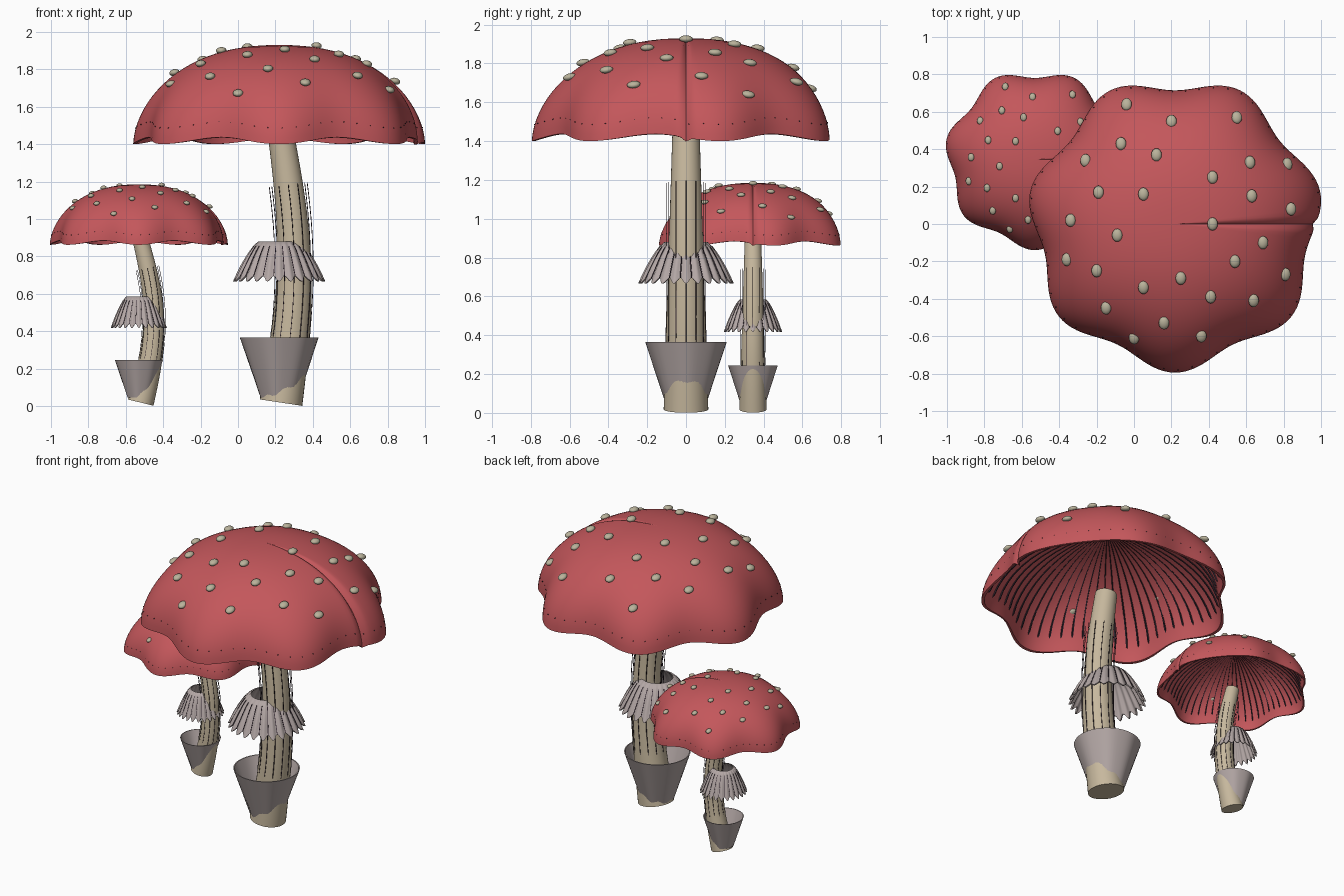
import bpy
import bmesh
from math import sin, cos, pi, tau, sqrt, exp, radians, atan2
from mathutils import Vector, Matrix

if "Cube" in bpy.data.objects:
    bpy.data.objects.remove(bpy.data.objects["Cube"], do_unlink=True)


def material(name, rgb):
    m = bpy.data.materials.new(name)
    m.use_nodes = True
    m.diffuse_color = (*rgb, 1)
    bsdf = next(n for n in m.node_tree.nodes if n.type == "BSDF_PRINCIPLED")
    bsdf.inputs["Base Color"].default_value = (*rgb, 1)
    bsdf.inputs["Roughness"].default_value = 0.7
    return m


RED = material("cap red", (0.55, 0.095, 0.105))
BEIGE = material("stem beige", (0.57, 0.48, 0.34))
GREY = material("veil grey", (0.45, 0.385, 0.375))
SPOT = material("spot cream", (0.49, 0.45, 0.33))
DARK = material("rib dark", (0.03, 0.018, 0.028))


def finish(name, bm, mat, angle=50):
    bmesh.ops.remove_doubles(bm, verts=bm.verts, dist=1e-5)
    bmesh.ops.recalc_face_normals(bm, faces=bm.faces)
    mesh = bpy.data.meshes.new(name)
    bm.to_mesh(mesh)
    bm.free()
    mesh.materials.append(mat)
    ob = bpy.data.objects.new(name, mesh)
    bpy.context.collection.objects.link(ob)
    bpy.ops.object.select_all(action="DESELECT")
    ob.select_set(True)
    bpy.context.view_layer.objects.active = ob
    bpy.ops.object.shade_smooth_by_angle(angle=radians(angle))


def skin(bm, rings, ends=False, loop=False):
    """Join rings of points with quads."""
    rows = [[bm.verts.new(p) for p in ring] for ring in rings]
    n = len(rows[0])
    for a, b in zip(rows, rows[1:] + rows[:1] if loop else rows[1:]):
        for i in range(n):
            j = (i + 1) % n
            bm.faces.new((a[i], a[j], b[j], b[i]))
    if ends:
        bm.faces.new(rows[0])
        bm.faces.new(rows[-1])


def tube(bm, path, radii, sides=4):
    rings = []
    for i, (p, radius) in enumerate(zip(path, radii)):
        d = (path[min(i + 1, len(path) - 1)] - path[max(i - 1, 0)]).normalized()
        u = d.cross(Vector((0.31, 0.17, 0.94))).normalized()
        v = d.cross(u)
        rings.append([p + radius * (u * cos(tau * k / sides) + v * sin(tau * k / sides))
                      for k in range(sides)])
    skin(bm, rings, ends=True)


def angles(n):
    return [tau * i / n for i in range(n)]


# Cap dome, full size: a full rounded profile with seven lobes and one narrow seam
CAP_R, CAP_H, CAP_Z, TOP, FULL = 0.755, 0.53, 1.40, 1.93, 2.25


def lobe(r, a):
    return 0.053 * (r / CAP_R) ** 3 * cos(7 * (a + pi / 2))


def dome(phi, a, inset=0.0):
    r = (CAP_R - inset) * sin(phi) ** (2 / FULL)
    z = CAP_Z + (CAP_H - inset) * cos(phi)
    off = (a + pi) % tau - pi
    pinch = exp(-(off / radians(1.6)) ** 2)
    z -= 0.35 * lobe(r, a) * (r / CAP_R) ** 2 + 0.02 * pinch * min(1, 3 * r)
    r *= (1 + lobe(r, a)) * (1 - 0.025 * pinch)
    return Vector((r * cos(a), r * sin(a), z))


# Spot positions on the cap, in hundredths
SPOTS = [(-26, 64), (-2, 55), (33, 57), (-29, 43), (-10, 37), (-48, 34),
         (40, 33), (60, 32), (20, 25), (-41, 17), (-17, 16), (41, 15),
         (62, 8), (-56, 2), (20, 0), (-31, -6), (47, -10), (-58, -19),
         (-42, -25), (32, -20), (59, -27), (3, -29), (-17, -34), (19, -39),
         (42, -41), (-37, -45), (-6, -53), (-22, -61), (14, -60)]


def mushroom(label, cx, cy, s, cap_top, stem_top, cup_top, skirt_top, skirt_h, rib_top):
    def place(p):
        return Vector((cx + s * p.x, cy + s * p.y, cap_top + s * (p.z - TOP)))

    # Cap shell, outside then inside
    rim = radians(88)
    bm = bmesh.new()
    steps = [rim * max(i, 0.02) / 22 for i in range(23)]
    rings = [[place(dome(f, a)) for a in angles(168)] for f in steps]
    rings += [[place(dome(f, a, 0.016)) for a in angles(168)] for f in reversed(steps)]
    skin(bm, rings, ends=True)
    finish(label + "_cap", bm, RED)

    # Gills under the cap, thin at the crown, their fine tips just piercing the rim
    bm = bmesh.new()
    radii = [s * (0.0015 + 0.0005 * i) for i in range(11)] + [0.003 * s, 0.0025 * s]
    for a in angles(64):
        a += 0.02
        path = [place(dome(radians(6 + 7 * i), a, 0.019)) for i in range(11)]
        path += [place(dome(radians(78), a, 0.014)), place(dome(radians(79), a, -0.003))]
        tube(bm, path, radii)
    finish(label + "_gills", bm, DARK)

    # Raised oval spots
    bm = bmesh.new()
    for i, j in SPOTS:
        x, y = i / 100, j / 100
        r = sqrt(x * x + y * y)
        r /= 1 + lobe(r, atan2(y, x))
        z = CAP_Z + CAP_H * sqrt(1 - (r / CAP_R) ** FULL)
        normal = Vector((x / CAP_R ** 2, y / CAP_R ** 2, (z - CAP_Z) / CAP_H ** 2)).normalized()
        tilt = Vector((0, 0, 1)).rotation_difference(normal + Vector((0, 0, 1.8)))
        size = Matrix.Diagonal((0.028 * s, 0.035 * s, 0.018 * s, 1))
        bmesh.ops.create_uvsphere(
            bm, u_segments=16, v_segments=8, radius=1,
            matrix=Matrix.Translation(place(Vector((x, y, z + 0.01)))) @ tilt.to_matrix().to_4x4() @ size)
    finish(label + "_spots", bm, SPOT)

    # Bent stem
    def stem_radius(t):
        return s * (0.115 - 0.045 * t)

    def stem_point(t, a, r):
        slope = 0.07 * pi / stem_top * cos(pi * t)
        across = Vector((1, 0, -slope)).normalized()
        centre = Vector((cx + 0.01 + 0.07 * sin(pi * t), cy, 0.018 + t * (stem_top - 0.018)))
        return centre + r * (cos(a) * across + sin(a) * Vector((0, 1, 0)))

    bm = bmesh.new()
    skin(bm, [[stem_point(i / 24, a, stem_radius(i / 24)) for a in angles(32)]
              for i in range(25)], ends=True)
    finish(label + "_stem", bm, BEIGE)

    # Hair-thin dark ribs standing around the stem
    bm = bmesh.new()
    first, last = 0.95 * cup_top / stem_top, rib_top / stem_top
    ts = [first + (last - first) * i / 12 for i in range(13)]
    for a in angles(12):
        path = [stem_point(t, a, max(0.102 * s, stem_radius(t) + 0.0005)) for t in ts]
        tube(bm, path, [0.0022 * s] * len(path))
    finish(label + "_stem_ribs", bm, DARK)

    # Open flared cup at the foot, its lower edge slightly uneven
    bm = bmesh.new()
    low = 0.045
    profile = [(0.102, low, 0.004), (0.21, cup_top, 0), (0.203, cup_top, 0), (0.094, low, 0.004)]
    skin(bm, [[Vector((cx + s * (r + w * cos(7 * a)) * cos(a),
                       cy + s * (r + w * cos(7 * a)) * sin(a), z)) for a in angles(56)]
              for r, z, w in profile], loop=True)
    finish(label + "_cup", bm, GREY, 30)

    # Pleated skirt
    pleats = 24

    def skirt_point(t, a, inset=0.0):
        wave = cos(pleats * a)
        r = (0.11 + 0.125 * t ** 0.75) * (1 + 0.05 * min(1, 0.3 + t) * wave) - inset
        z = skirt_top - skirt_h * t * (0.95 + 0.07 * t * wave)
        return Vector((cx + s * r * cos(a), cy + s * r * sin(a), z))

    bm = bmesh.new()
    ts = [i / 8 for i in range(9)]
    rings = [[skirt_point(t, a) for a in angles(pleats * 8)] for t in ts]
    rings += [[skirt_point(t, a, 0.012) for a in angles(pleats * 8)] for t in reversed(ts)]
    skin(bm, rings, loop=True)
    finish(label + "_skirt", bm, GREY, 60)

    # Dark threads in the pleats
    bm = bmesh.new()
    for a in angles(pleats):
        path = [skirt_point(t, a + pi / pleats, -0.001) for t in ts[1:]]
        tube(bm, path, [0.0028 * s] * len(path))
    finish(label + "_skirt_threads", bm, DARK)


mushroom("large", 0.22, 0.0, 1.0, 1.93, 1.45, 0.365, 0.88, 0.21, 1.18)
mushroom("small", -0.53, 0.345, 0.61, 1.185, 0.885, 0.245, 0.585, 0.165, 0.735)
